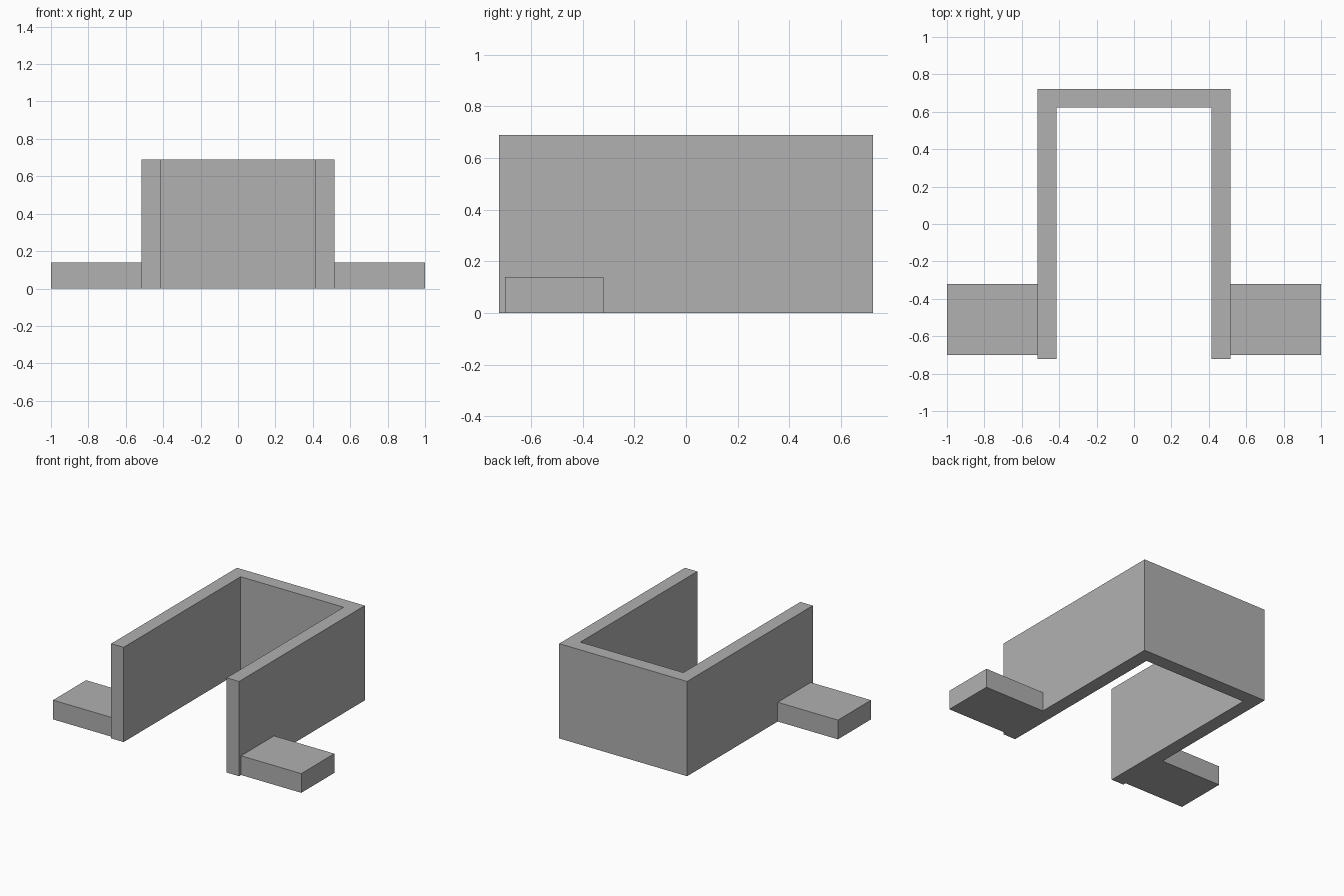
import bpy
import bmesh

cube = bpy.data.objects.get("Cube")
if cube:
    bpy.data.objects.remove(cube, do_unlink=True)

# Single flat grey
grey = bpy.data.materials.new("plain_grey")
grey.use_nodes = True
colour = (0.44, 0.44, 0.44, 1)
grey.diffuse_color = colour
grey.node_tree.nodes["Principled BSDF"].inputs["Base Color"].default_value = colour


def extrude_outline(name, outline, height):
    """Raise a flat outline from the ground into a solid."""
    bm = bmesh.new()
    base = bm.faces.new([bm.verts.new((x, y, 0)) for x, y in outline])
    top = bmesh.ops.extrude_face_region(bm, geom=[base], use_keep_orig=True)["geom"]
    raised = [v for v in top if isinstance(v, bmesh.types.BMVert)]
    bmesh.ops.translate(bm, verts=raised, vec=(0, 0, height))
    bmesh.ops.recalc_face_normals(bm, faces=bm.faces)
    mesh = bpy.data.meshes.new(name)
    bm.to_mesh(mesh)
    bm.free()
    mesh.materials.append(grey)
    obj = bpy.data.objects.new(name, mesh)
    bpy.context.collection.objects.link(obj)
    return obj


# U-shaped bracket wall, open at the front
outer, depth, thickness = 0.515, 0.723, 0.1
inner = outer - thickness
half = [(outer, depth), (outer, -depth), (inner, -depth), (inner, depth - thickness)]
mirrored = [(-x, y) for x, y in reversed(half)]
extrude_outline("bracket_wall", half + mirrored, 0.69)

# Mounting tabs on both sides near the front
for side, sign in (("left", 1), ("right", -1)):
    tab = [(sign * x, y) for x, y in
           ((outer, -0.7), (1, -0.7), (1, -0.32), (outer, -0.32))]
    extrude_outline(side + "_mounting_tab", tab, 0.14)
